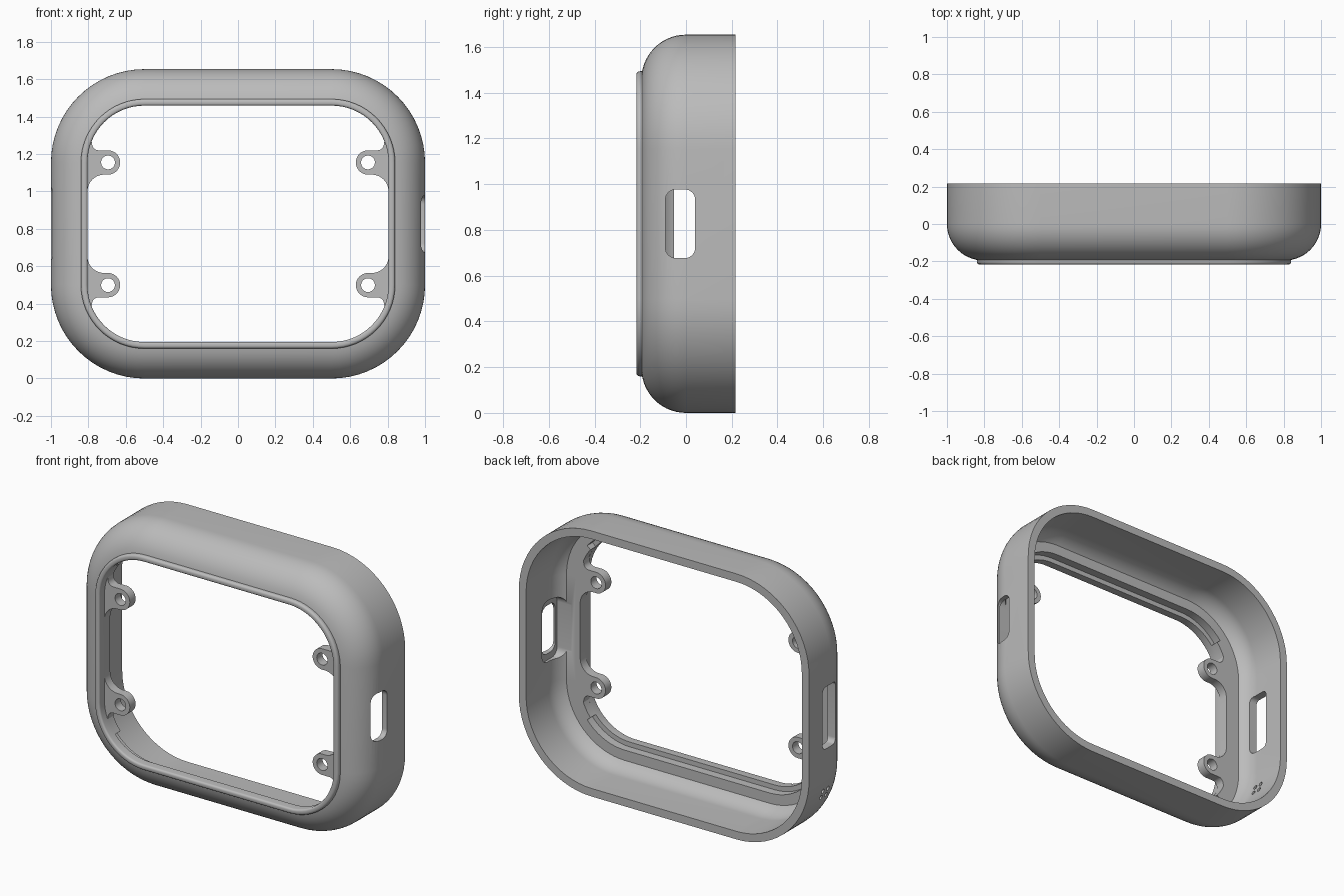
import bpy, bmesh, math
from mathutils import Vector, Matrix

cube = bpy.data.objects.get("Cube")
if cube:
    bpy.data.objects.remove(cube, do_unlink=True)

MID_Z = 0.827      # half the height
CORNER = 0.5       # outer corner radius
FLOOR = -0.108     # back face of the inner ledge and the tabs
RAIL_FRONT = -0.165

grey = bpy.data.materials.new("light grey")
grey.use_nodes = True
color = (0.5, 0.5, 0.5, 1)
grey.diffuse_color = color
grey.node_tree.nodes["Principled BSDF"].inputs["Base Color"].default_value = color


def arc(cx, cy, r, start, end, steps=12):
    """Points on a circle between two angles in degrees."""
    angles = [math.radians(start + (end - start) * i / steps) for i in range(steps + 1)]
    return [(cx + r * math.cos(a), cy + r * math.sin(a)) for a in angles]


def rounded_rect(w, h, r, steps=16):
    """Outline from half width, half height and corner radius."""
    pts = []
    for i, (sx, sy) in enumerate([(1, 1), (-1, 1), (-1, -1), (1, -1)]):
        pts += arc(sx * (w - r), sy * (h - r), r, 90 * i, 90 * i + 90, steps)
    return pts


def finish(bm, name):
    bmesh.ops.recalc_face_normals(bm, faces=bm.faces)
    mesh = bpy.data.meshes.new(name)
    bm.to_mesh(mesh)
    bm.free()
    ob = bpy.data.objects.new(name, mesh)
    bpy.context.collection.objects.link(ob)
    mesh.materials.append(grey)
    return ob


def select_only(ob):
    bpy.ops.object.select_all(action='DESELECT')
    ob.select_set(True)
    bpy.context.view_layer.objects.active = ob


def smooth(ob):
    select_only(ob)
    bpy.ops.object.shade_smooth_by_angle(angle=math.radians(30))


def prism(bm, outline, depth, matrix):
    """Straight prism of an outline, centred on its own plane."""
    rings = [[bm.verts.new(matrix @ Vector((u, v, s * depth / 2))) for u, v in outline]
             for s in (-1, 1)]
    bm.faces.new(rings[0])
    bm.faces.new(rings[1])
    n = len(outline)
    for i in range(n):
        j = (i + 1) % n
        bm.faces.new((rings[0][i], rings[0][j], rings[1][j], rings[1][i]))


def cut_away(target, bm):
    """Subtract a cutter mesh and discard it."""
    cutter = finish(bm, "opening_cutter")
    cutter.hide_render = True
    cut = target.modifiers.new("openings", 'BOOLEAN')
    cut.operation = 'DIFFERENCE'
    cut.solver = 'EXACT'
    cut.object = cutter
    select_only(target)
    bpy.ops.object.modifier_apply(modifier=cut.name)
    bpy.data.objects.remove(cutter, do_unlink=True)


# Shell cross-section as (inset from the outer edge, y), swept round the frame
profile = [(0.05, 0.217), (0.0, 0.217)]
profile += [p for p in arc(0.195, 0, 0.195, 180, 270, 14) if p[0] < 0.155]
profile += [(0.16, -0.192)]
profile += arc(0.175, -0.202, 0.015, 180, 270, 4)        # raised lip
profile += arc(0.183, -0.205, 0.012, 270, 360, 4)
profile += [(0.195, -0.16), (0.165, -0.16), (0.165, FLOOR)]  # rebate and ledge
inner_end = 180 + math.degrees(math.asin(-FLOOR / 0.14))
profile += arc(0.19, 0, 0.14, inner_end, 180, 10)

bm = bmesh.new()
rings = []
for inset, y in profile:
    outline = rounded_rect(1 - inset, MID_Z - inset, CORNER - inset)
    rings.append([bm.verts.new((u, y, v + MID_Z)) for u, v in outline])
for k, a in enumerate(rings):
    b = rings[(k + 1) % len(rings)]
    for i in range(len(a)):
        j = (i + 1) % len(a)
        bm.faces.new((a[i], a[j], b[j], b[i]))
shell = finish(bm, "frame_shell")

# Side openings as (x, y, half width, half height, corner, depth):
# left slot, the recess behind it, and the larger right slot
SIDEWAYS = Matrix(((0, 0, 1, 0), (1, 0, 0, 0), (0, 1, 0, 0), (0, 0, 0, 1)))
for x, y, w, h, r, depth in [(1.0, -0.025, 0.065, 0.15, 0.045, 0.3),
                             (0.915, -0.025, 0.085, 0.19, 0.05, 0.1),
                             (-1.0, 0.015, 0.068, 0.193, 0.03, 0.3)]:
    bm = bmesh.new()
    prism(bm, rounded_rect(w, h, r, 8), depth, Matrix.Translation((x, y, MID_Z)) @ SIDEWAYS)
    cut_away(shell, bm)

# Cluster of small holes by the lower right corner
bm = bmesh.new()
out = Vector((-0.95, 0, -0.31)).normalized()
along = out.cross(Vector((0, 1, 0)))
turn = out.to_track_quat('Z', 'Y').to_matrix().to_4x4()
for y in (0.005, 0.055):
    for offset in (-0.022, 0.022):
        spot = Vector((-0.5, y, 0.5)) + out * 0.48 + along * offset
        prism(bm, arc(0, 0, 0.014, 0, 330, 11), 0.2, Matrix.Translation(spot) @ turn)
cut_away(shell, bm)
smooth(shell)

# Side rails, each with two screw tabs; the upper half outline is mirrored
tab_x, tab_v, tab_r = 0.695, 0.328, 0.065
upper = arc(0.715, 0.173, 0.09, 0, 90, 10)
upper += arc(tab_x, tab_v, tab_r, 270, 90, 20)
upper += arc(0.745, 0.428, 0.035, -90, -5, 8)
upper += arc(0.5, 0.327, 0.305, 22, 40, 8)
upper += arc(0.5, 0.327, 0.338, 40, 0, 8)
rail = upper + [(x, -v) for x, v in reversed(upper)]
holes = [arc(tab_x, s * tab_v, 0.037, 0, 345, 23) for s in (-1, 1)]

for side, name in ((1, "left_tab_rail"), (-1, "right_tab_rail")):
    curve = bpy.data.curves.new(name, 'CURVE')
    curve.dimensions = '2D'
    curve.fill_mode = 'BOTH'
    curve.extrude = (FLOOR - RAIL_FRONT) / 2
    for outline in [rail] + holes:
        spline = curve.splines.new('POLY')
        spline.points.add(len(outline) - 1)
        spline.use_cyclic_u = True
        for point, (x, v) in zip(spline.points, outline):
            point.co = (side * x, v, 0, 1)
    ob = bpy.data.objects.new(name, curve)
    bpy.context.collection.objects.link(ob)
    curve.materials.append(grey)
    ob.location = (0, (FLOOR + RAIL_FRONT) / 2, MID_Z)
    ob.rotation_euler.x = math.pi / 2
    select_only(ob)
    bpy.ops.object.convert(target='MESH')
    bm = bmesh.new()
    bm.from_mesh(ob.data)
    bmesh.ops.remove_doubles(bm, verts=bm.verts, dist=0.0001)
    bmesh.ops.recalc_face_normals(bm, faces=bm.faces)
    bm.to_mesh(ob.data)
    bm.free()
    smooth(ob)
